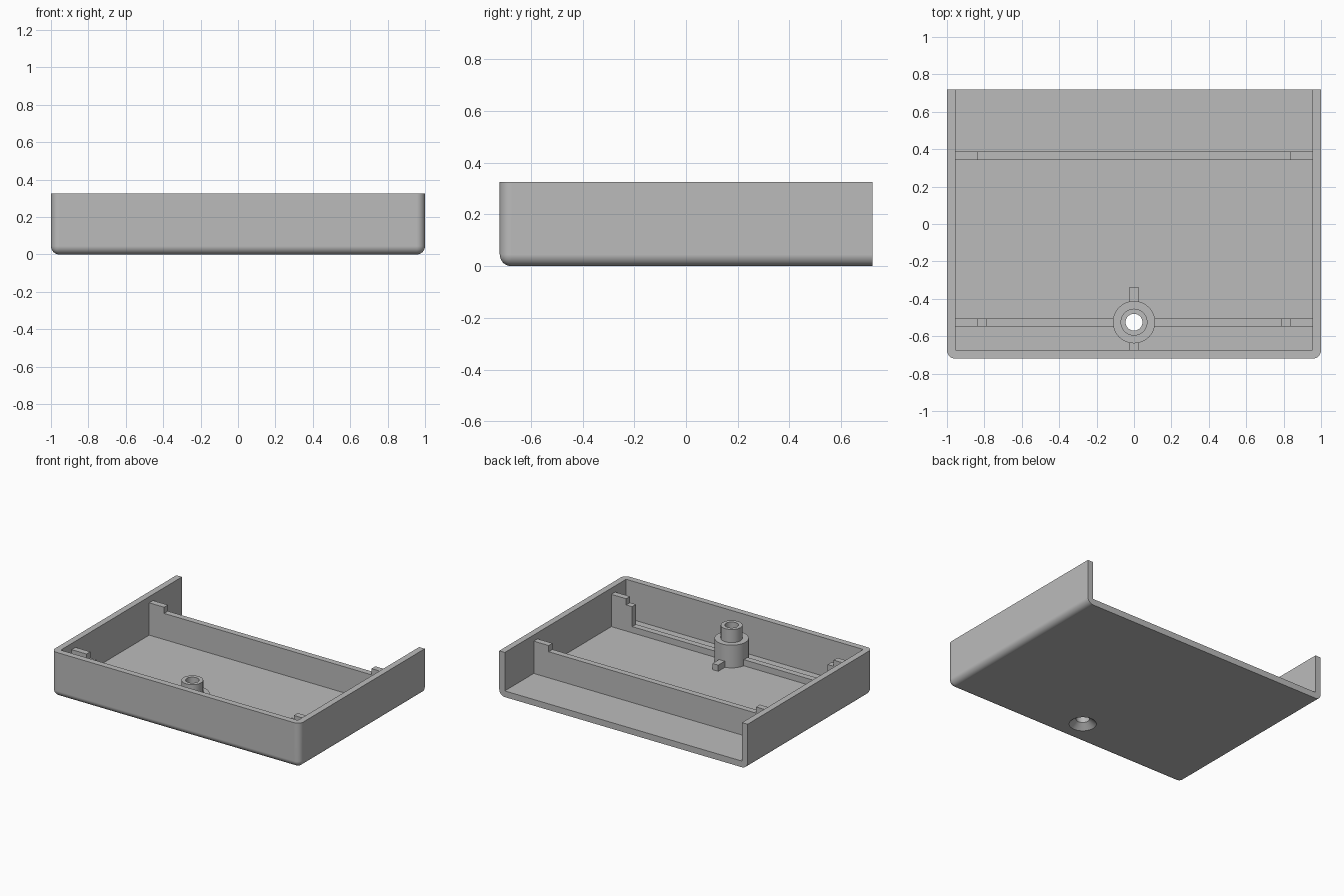
import bpy, bmesh, math
from mathutils import Vector

cube = bpy.data.objects.get("Cube")
if cube:
    bpy.data.objects.remove(cube, do_unlink=True)

W, D, H = 1.0, 0.72, 0.325      # half width, half depth, height
WALL, FILLET = 0.045, 0.045
BOSS_Y = -0.525

grey = bpy.data.materials.new("plastic_grey")
grey.use_nodes = True
grey.diffuse_color = (0.5, 0.5, 0.5, 1)
grey.node_tree.nodes["Principled BSDF"].inputs["Base Color"].default_value = (0.5, 0.5, 0.5, 1)


def finish(name, bm):
    bmesh.ops.recalc_face_normals(bm, faces=bm.faces)
    mesh = bpy.data.meshes.new(name)
    bm.to_mesh(mesh)
    bm.free()
    mesh.materials.append(grey)
    ob = bpy.data.objects.new(name, mesh)
    bpy.context.collection.objects.link(ob)
    return ob


def activate(ob):
    bpy.ops.object.select_all(action="DESELECT")
    ob.select_set(True)
    bpy.context.view_layer.objects.active = ob


def smooth(ob):
    activate(ob)
    bpy.ops.object.shade_smooth_by_angle(angle=math.radians(35))


def box_mesh(lo, hi):
    bm = bmesh.new()
    bmesh.ops.create_cube(bm, size=1)
    lo, hi = Vector(lo), Vector(hi)
    for v in bm.verts:
        v.co = (lo + hi) / 2 + v.co * (hi - lo)
    return bm


def prism(name, outline, y0, y1):
    """Extrude an x-z outline from y0 to y1."""
    bm = bmesh.new()
    face = bm.faces.new([bm.verts.new((x, y0, z)) for x, z in outline])
    new = bmesh.ops.extrude_face_region(bm, geom=[face])["geom"]
    verts = [g for g in new if isinstance(g, bmesh.types.BMVert)]
    bmesh.ops.translate(bm, verts=verts, vec=(0, y1 - y0, 0))
    return finish(name, bm)


def lathe(name, profile, steps=48):
    """Revolve a closed radius-height profile about the boss axis."""
    bm = bmesh.new()
    rings = []
    for i in range(steps):
        a = 2 * math.pi * i / steps
        rings.append([bm.verts.new((r * math.cos(a), BOSS_Y + r * math.sin(a), z))
                      for r, z in profile])
    n = len(profile)
    for i, ring in enumerate(rings):
        nxt = rings[(i + 1) % steps]
        for j in range(n):
            k = (j + 1) % n
            bm.faces.new((ring[j], nxt[j], nxt[k], ring[k]))
    bmesh.ops.remove_doubles(bm, verts=bm.verts, dist=1e-5)
    return finish(name, bm)


def cut(ob, cutter):
    mod = ob.modifiers.new("cut", "BOOLEAN")
    mod.operation, mod.solver, mod.object = "DIFFERENCE", "EXACT", cutter
    activate(ob)
    bpy.ops.object.modifier_apply(modifier=mod.name)
    bpy.data.objects.remove(cutter, do_unlink=True)


# Tray shell: rounded at the bottom sides, bottom front and front corners
bm = box_mesh((-W, -D, 0), (W, D, H))
rounded = []
for e in bm.edges:
    mid = (e.verts[0].co + e.verts[1].co) / 2
    bottom = mid.z < 0.01 and mid.y < D - 0.01
    corner = abs(mid.x) > W - 0.01 and mid.y < 0.01 - D
    if bottom or corner:
        rounded.append(e)
bmesh.ops.bevel(bm, geom=rounded, offset=FILLET, offset_type="OFFSET",
                segments=8, profile=0.5, affect="EDGES")
tray = finish("tray_shell", bm)

# Cavity, open at the top and the back
cut(tray, finish("cavity_cutter",
                 box_mesh((WALL - W, WALL - D, WALL), (W - WALL, D + 1, H + 1))))

# Countersunk screw hole in the floor
cut(tray, lathe("hole_cutter", [(0, -0.02), (0.09, -0.02), (0.09, 0),
                                (0.045, 0.038), (0.045, 0.1), (0, 0.1)]))
smooth(tray)
weighted = tray.modifiers.new("even_normals", "WEIGHTED_NORMAL")
weighted.keep_sharp = True

# Hollow stepped screw boss
base = WALL - 0.003
boss = lathe("screw_boss", [(0.045, base), (0.113, base), (0.113, 0.21),
                            (0.072, 0.21), (0.072, 0.305), (0.045, 0.305)])
smooth(boss)

# Rear cross rib with a raised tab at each end
end = W - WALL + 0.003
half = [(end, base), (end, 0.28), (0.835, 0.28), (0.835, 0.235)]
prism("rear_rib", half + [(-x, z) for x, z in reversed(half)], 0.343, 0.387)

# Low front rib halves, stepping up to the side walls
half = [(0.1, base), (end, base), (end, 0.28), (0.835, 0.28), (0.835, 0.235),
        (0.787, 0.235), (0.787, 0.09), (0.1, 0.09)]
for side, sign in (("left", 1), ("right", -1)):
    prism("front_rib_" + side, [(sign * x, z) for x, z in half], -0.549, -0.505)

# Short gussets before and behind the boss
for name, y0, y1 in (("front_gusset", WALL - D - 0.003, BOSS_Y - 0.1),
                     ("rear_gusset", BOSS_Y + 0.1, -0.338)):
    finish(name, box_mesh((-0.023, y0, base), (0.023, y1, 0.09)))
